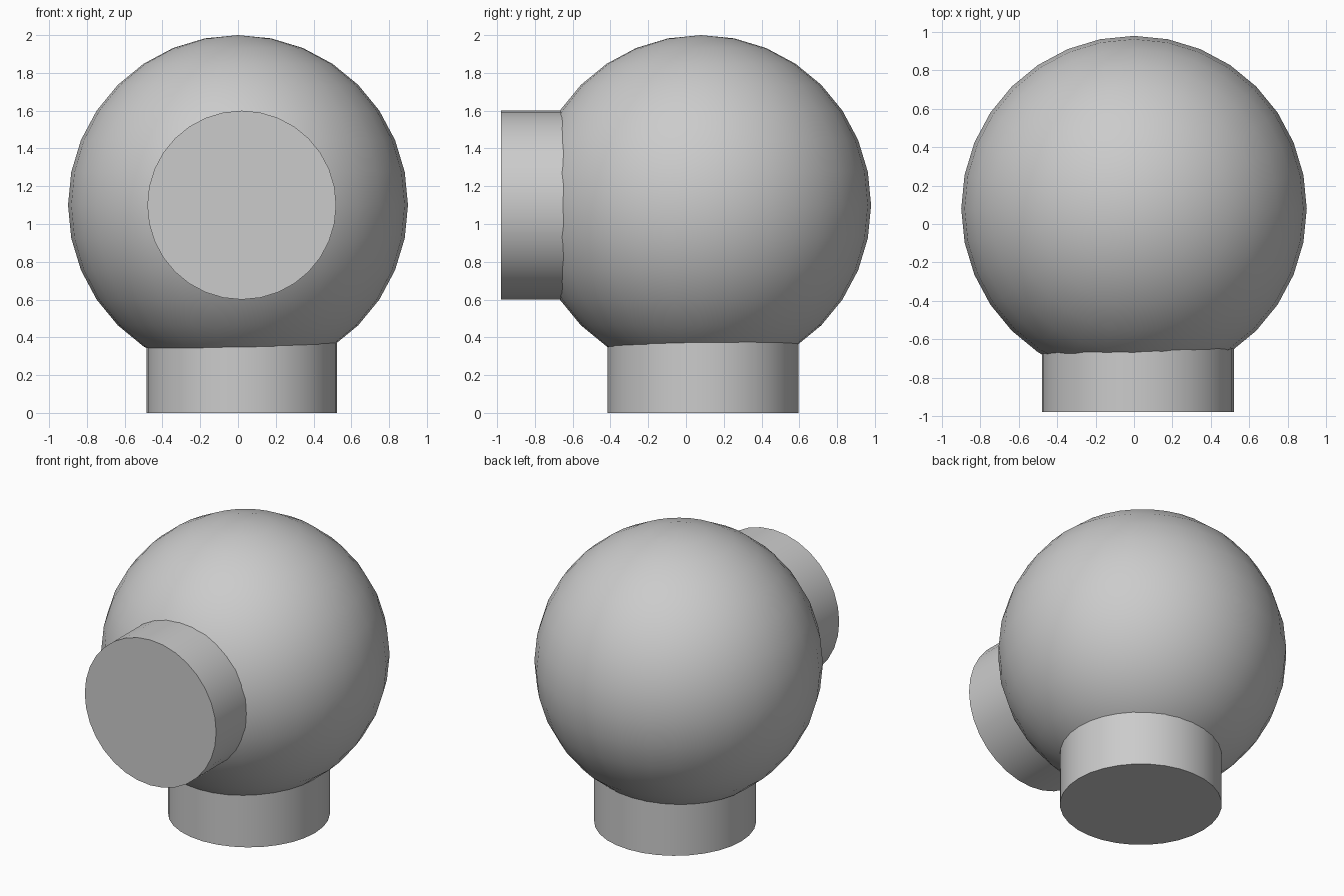
import bpy
import math

cube = bpy.data.objects.get("Cube")
if cube:
    bpy.data.objects.remove(cube, do_unlink=True)

# Single plain grey
grey = bpy.data.materials.new("light_grey")
grey.use_nodes = True
colour = (0.6, 0.6, 0.6, 1)
grey.diffuse_color = colour
grey.node_tree.nodes["Principled BSDF"].inputs["Base Color"].default_value = colour


def finish(name):
    obj = bpy.context.object
    obj.name = name
    obj.data.materials.append(grey)
    bpy.ops.object.shade_smooth_by_angle(angle=math.radians(35))
    return obj


def stub(name, radius, depth, location, tilt=0):
    bpy.ops.mesh.primitive_cylinder_add(
        vertices=32, radius=radius, depth=depth,
        location=location, rotation=(tilt, 0, 0))
    return finish(name)


# Round body
bpy.ops.mesh.primitive_uv_sphere_add(
    segments=32, ring_count=16, radius=0.9, location=(0, 0.08, 1.1))
finish("round_body")

# Foot below and nozzle at the front, both running into the body
stub("base_foot", 0.505, 0.6, (0.02, 0.09, 0.3))
stub("front_nozzle", 0.5, 0.6, (0.02, -0.68, 1.1), math.pi / 2)
